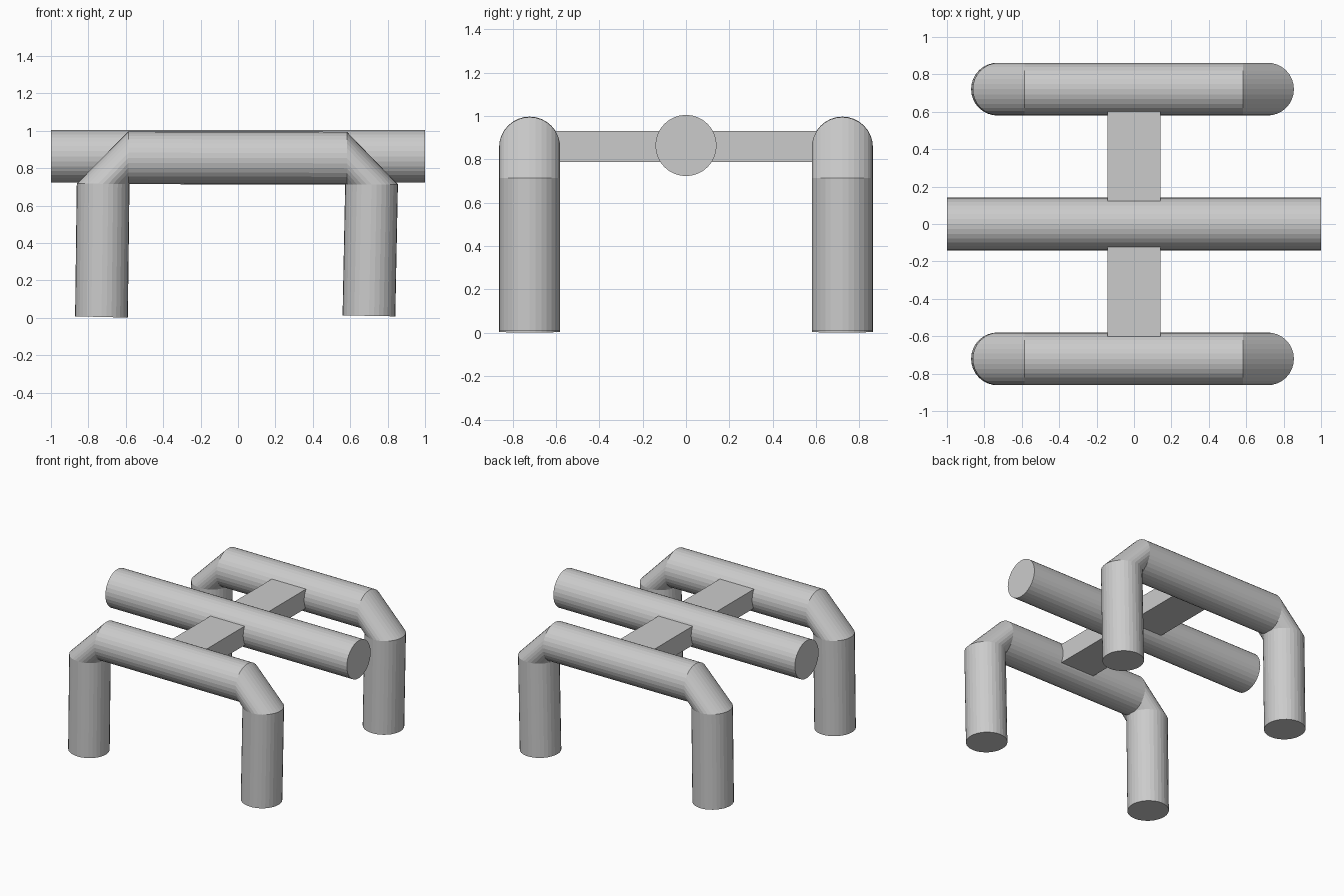
import bpy, bmesh, math
from mathutils import Vector

if "Cube" in bpy.data.objects:
    bpy.data.objects.remove(bpy.data.objects["Cube"])

SIDES = 32
R = 0.141


def sweep(name, rings):
    """Capped tube through rings given as (centre, outward direction)."""
    bm = bmesh.new()
    loops = []
    for centre, out in rings:
        c, u = Vector(centre), Vector(out).normalized()
        loop = []
        for i in range(SIDES):
            a = 2 * math.pi * i / SIDES
            loop.append(bm.verts.new(c + R * (math.cos(a) * u + math.sin(a) * Vector((0, 1, 0)))))
        loops.append(loop)
    for a, b in zip(loops, loops[1:]):
        for i in range(SIDES):
            j = (i + 1) % SIDES
            bm.faces.new((a[i], a[j], b[j], b[i]))
    bm.faces.new(loops[0])
    bm.faces.new(loops[-1])
    bmesh.ops.recalc_face_normals(bm, faces=bm.faces)
    mesh = bpy.data.meshes.new(name)
    bm.to_mesh(mesh)
    bm.free()
    obj = bpy.data.objects.new(name, mesh)
    bpy.context.collection.objects.link(obj)
    return obj


def box(name, centre, size):
    bpy.ops.mesh.primitive_cube_add(size=1, location=centre)
    obj = bpy.context.object
    obj.name = name
    obj.scale = size
    return obj


# Straight central tube
sweep("centre_tube", [((-1, 0, 0.864), (0, 0, 1)), ((1, 0, 0.864), (0, 0, 1))])

for side, y in (("front", -0.721), ("back", 0.721)):
    # Bent side frame: leg, elbow, beam, elbow, leg
    sweep(side + "_leg_frame", [
        ((-0.73, y, 0.005), (-1, 0, 0.025)),
        ((-0.721, y, 0.717), (-1, 0, 0.01)),
        ((-0.586, y, 0.856), (0, 0, 1)),
        ((0.582, y, 0.854), (0, 0, 1)),
        ((0.714, y, 0.714), (1, 0, 0)),
        ((0.70, y, 0.011), (1, 0, -0.02)),
    ])
    # Flat bar joining the side frame to the central tube
    box(side + "_cross_bar", (0, y / 2, 0.859), (0.283, 0.55, 0.143))
